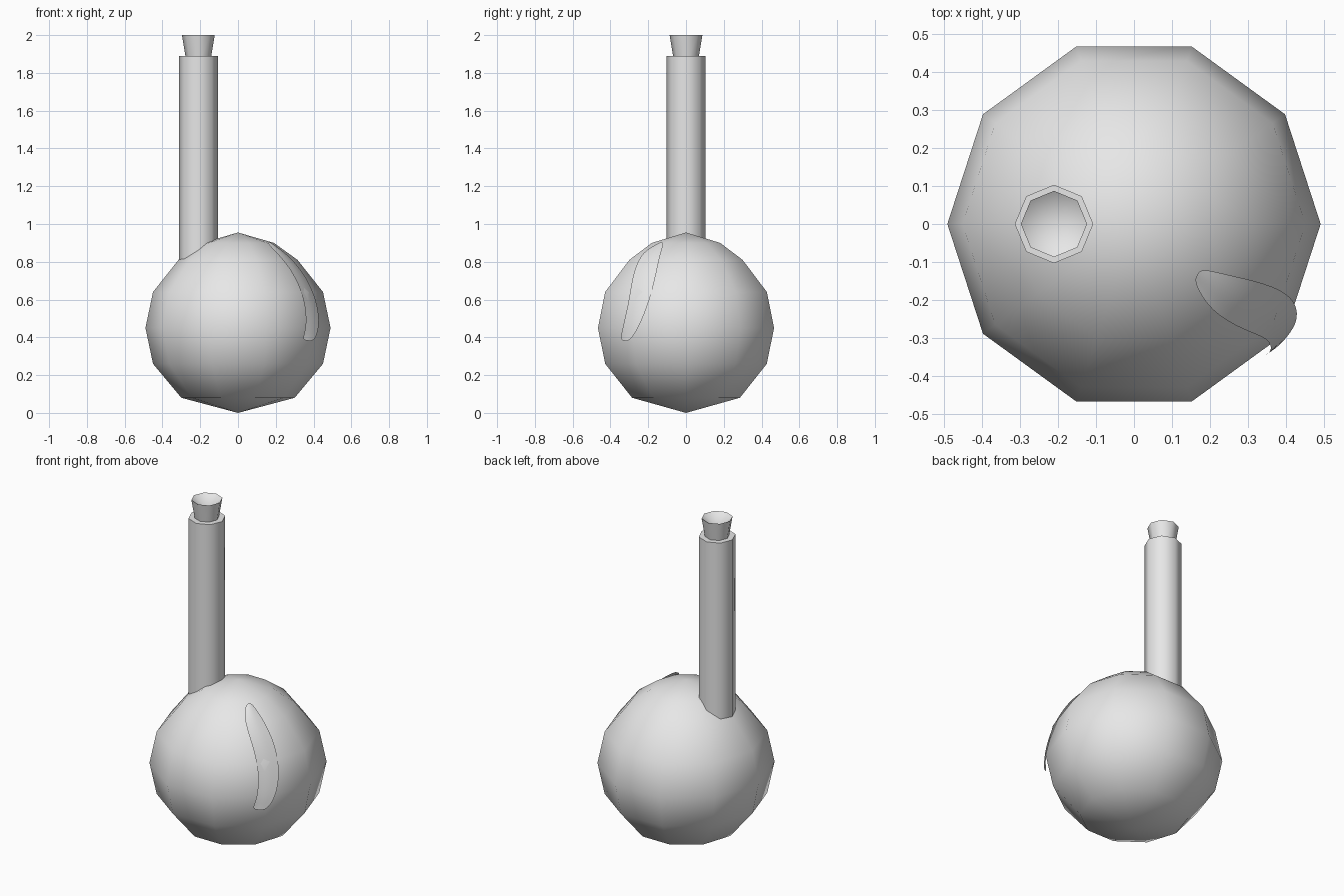
import bpy, bmesh, math
from mathutils import Vector

if "Cube" in bpy.data.objects:
    bpy.data.objects.remove(bpy.data.objects["Cube"], do_unlink=True)

grey = bpy.data.materials.new("plain_grey")
grey.use_nodes = True
grey.diffuse_color = (0.8, 0.8, 0.8, 1)
grey.node_tree.nodes["Principled BSDF"].inputs["Base Color"].default_value = (0.8, 0.8, 0.8, 1)
grey.use_backface_culling = True


def finish(name, bm):
    mesh = bpy.data.meshes.new(name)
    bm.to_mesh(mesh)
    bm.free()
    mesh.materials.append(grey)
    for poly in mesh.polygons:
        poly.use_smooth = True
    mesh.set_sharp_from_angle(angle=math.radians(60))
    obj = bpy.data.objects.new(name, mesh)
    bpy.context.collection.objects.link(obj)
    return obj


def lathe(name, profile, sides, x=0, inverted=False):
    """Revolve (radius, height) points, listed bottom to top, about a vertical axis."""
    bm = bmesh.new()
    rings = []
    for r, z in profile:
        count = sides if r > 0 else 1
        rings.append([bm.verts.new((x + r * math.cos(math.tau * i / sides),
                                    r * math.sin(math.tau * i / sides), z))
                      for i in range(count)])
    for low, high in zip(rings, rings[1:]):
        for i in range(sides):
            j = i + 1
            corners = [low[i % len(low)], low[j % len(low)],
                       high[j % len(high)], high[i % len(high)]]
            bm.faces.new(list(dict.fromkeys(corners)))
    if inverted:
        bmesh.ops.reverse_faces(bm, faces=bm.faces[:])
    return finish(name, bm)


# Round body with a thin inward-facing outline shell around it
shell = [(0, 0), (0.3, 0.08), (0.45, 0.26), (0.49, 0.45),
         (0.45, 0.64), (0.315, 0.81), (0.19, 0.9), (0, 0.955)]
mid, shrink = 0.47, 0.968
body = [(r * shrink, mid + (z - mid) * shrink) for r, z in shell]
lathe("body", body, 10)
lathe("body_outline", shell, 10, inverted=True)

# Off-centre neck with a tapered lip, and its outline shell
neck_x = -0.21
lathe("neck", [(0, 0.72), (0.1, 0.72), (0.1, 1.77), (0.085, 1.87), (0, 1.87)], 8, neck_x)
lathe("neck_outline", [(0, 0.7), (0.103, 0.7), (0.103, 1.89), (0, 1.89)], 8, neck_x, True)

# Flared stopper with a dished top
lathe("stopper", [(0, 1.84), (0.06, 1.84), (0.087, 2.0), (0, 1.94)], 8, neck_x)

# Curved highlight plate that hugs the front left of the body
inner = [(0.155, -0.15, 0.895), (0.2, -0.23, 0.855), (0.29, -0.28, 0.75),
         (0.355, -0.3, 0.6), (0.365, -0.335, 0.45), (0.335, -0.35, 0.385)]
outer = [(0.175, -0.115, 0.9), (0.25, -0.135, 0.85), (0.345, -0.155, 0.75),
         (0.42, -0.19, 0.6), (0.435, -0.25, 0.45), (0.4, -0.3, 0.375)]
bm = bmesh.new()
rows = [(bm.verts.new(a), bm.verts.new((Vector(a) + Vector(b)) * 0.5 * 1.01), bm.verts.new(b))
        for a, b in zip(inner, outer)]
for top, low in zip(rows, rows[1:]):
    for k in range(2):
        bm.faces.new((top[k], low[k], low[k + 1], top[k + 1]))
highlight = finish("highlight", bm)
highlight.modifiers.new("rounding", "SUBSURF").levels = 2
